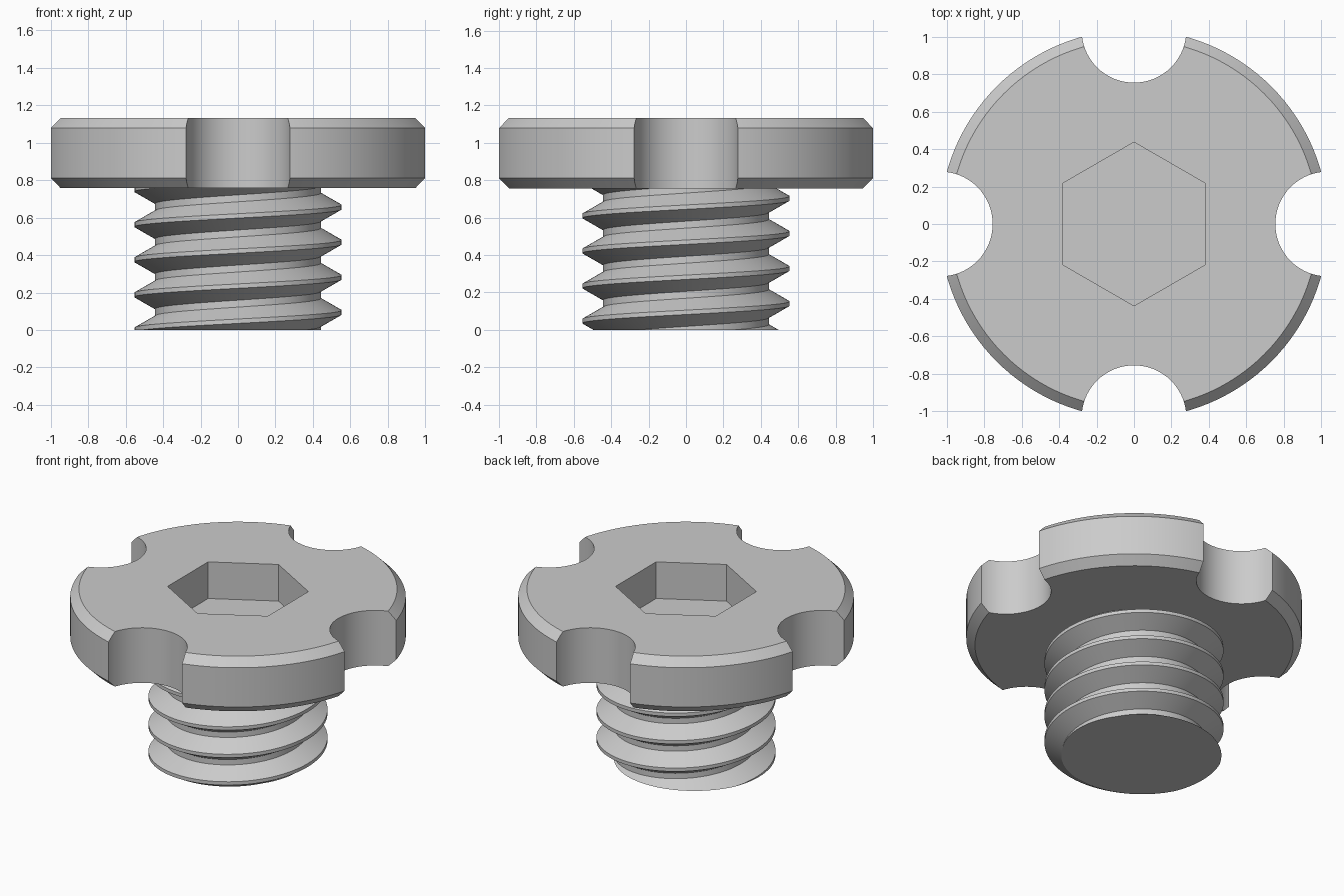
import bpy, bmesh, math
from mathutils import Vector, Matrix

if "Cube" in bpy.data.objects:
    bpy.data.objects.remove(bpy.data.objects["Cube"], do_unlink=True)

HEAD_BOTTOM, HEAD_TOP, HEAD_R, CHAMFER = 0.757, 1.133, 1.038, 0.054
NOTCH_R, SOCKET_R, SOCKET_DEPTH = 0.28, 0.437, 0.25
CREST_R, ROOT_R, PITCH = 0.554, 0.443, 0.1875
STEPS = 96

steel = bpy.data.materials.new("grey_steel")
steel.use_nodes = True
grey = (0.6, 0.6, 0.6, 1)
steel.diffuse_color = grey
steel.node_tree.nodes["Principled BSDF"].inputs["Base Color"].default_value = grey


def finish(bm, name):
    bmesh.ops.recalc_face_normals(bm, faces=bm.faces)
    mesh = bpy.data.meshes.new(name)
    bm.to_mesh(mesh)
    bm.free()
    mesh.materials.append(steel)
    obj = bpy.data.objects.new(name, mesh)
    bpy.context.collection.objects.link(obj)
    return obj


def select_only(obj):
    bpy.ops.object.select_all(action="DESELECT")
    obj.select_set(True)
    bpy.context.view_layer.objects.active = obj


def prism(bm, sides, radius, x, y, z0, z1, turn=0.0):
    place = Matrix.Translation((x, y, (z0 + z1) / 2)) @ Matrix.Rotation(turn, 4, "Z")
    bmesh.ops.create_cone(bm, cap_ends=True, segments=sides, radius1=radius,
                          radius2=radius, depth=z1 - z0, matrix=place)


# Head: chamfered disc
bm = bmesh.new()
prism(bm, 128, HEAD_R, 0, 0, HEAD_BOTTOM, HEAD_TOP)
rims = [e for e in bm.edges if abs(e.verts[0].co.z - e.verts[1].co.z) < 0.001]
bmesh.ops.bevel(bm, geom=rims, offset=CHAMFER, segments=1, affect="EDGES")
head = finish(bm, "head")

# Cutters: four grip notches and the hexagonal socket
bm = bmesh.new()
for i in range(4):
    a = i * math.pi / 2
    prism(bm, 64, NOTCH_R, 1.035 * math.cos(a), 1.035 * math.sin(a),
          HEAD_BOTTOM - 0.2, HEAD_TOP + 0.2)
corners = [Vector((SOCKET_R * math.sin(i * math.pi / 3), SOCKET_R * math.cos(i * math.pi / 3),
                   HEAD_TOP - SOCKET_DEPTH)) for i in range(6)]
floor = bm.faces.new([bm.verts.new(c) for c in corners])
walls = bmesh.ops.extrude_face_region(bm, geom=[floor], use_keep_orig=True)
bmesh.ops.translate(bm, vec=(0, 0, SOCKET_DEPTH + 0.2),
                    verts=[v for v in walls["geom"] if isinstance(v, bmesh.types.BMVert)])
cutter = finish(bm, "head_cutter")
cutter.hide_render = True

cut = head.modifiers.new("cut", "BOOLEAN")
cut.operation, cut.solver, cut.object = "DIFFERENCE", "EXACT", cutter
select_only(head)
bpy.ops.object.modifier_apply(modifier=cut.name)
bpy.data.objects.remove(cutter, do_unlink=True)

# Threaded shank: a thread profile swept up a right-handed helix
bm = bmesh.new()
crest, root = PITCH / 16, PITCH / 2 - 0.0185
profile = [(CREST_R, -crest), (CREST_R, crest), (ROOT_R, root),
           (ROOT_R, PITCH - root), (CREST_R, PITCH - crest)]
previous = None
for n in range(-2 * STEPS, 6 * STEPS + 1):
    a = math.pi + n * math.tau / STEPS
    lift = n * PITCH / STEPS
    row = [bm.verts.new((r * math.cos(a), r * math.sin(a), z + lift)) for r, z in profile]
    if previous:
        for j in range(len(profile) - 1):
            bm.faces.new((previous[j], row[j], row[j + 1], previous[j + 1]))
    previous = row
bmesh.ops.remove_doubles(bm, verts=bm.verts, dist=0.0005)

# Trim the shank flat at the tip and just inside the head, then cap it
for z, side in ((0, -1), (HEAD_BOTTOM + 0.02, 1)):
    result = bmesh.ops.bisect_plane(
        bm, geom=bm.verts[:] + bm.edges[:] + bm.faces[:], dist=0.00001,
        plane_co=(0, 0, z), plane_no=(0, 0, side), clear_outer=True)
    rim = [e for e in result["geom_cut"] if isinstance(e, bmesh.types.BMEdge)]
    bmesh.ops.edgeloop_fill(bm, edges=rim)
shank = finish(bm, "threaded_shank")

for obj in (head, shank):
    select_only(obj)
    bpy.ops.object.shade_smooth_by_angle(angle=math.radians(25))
